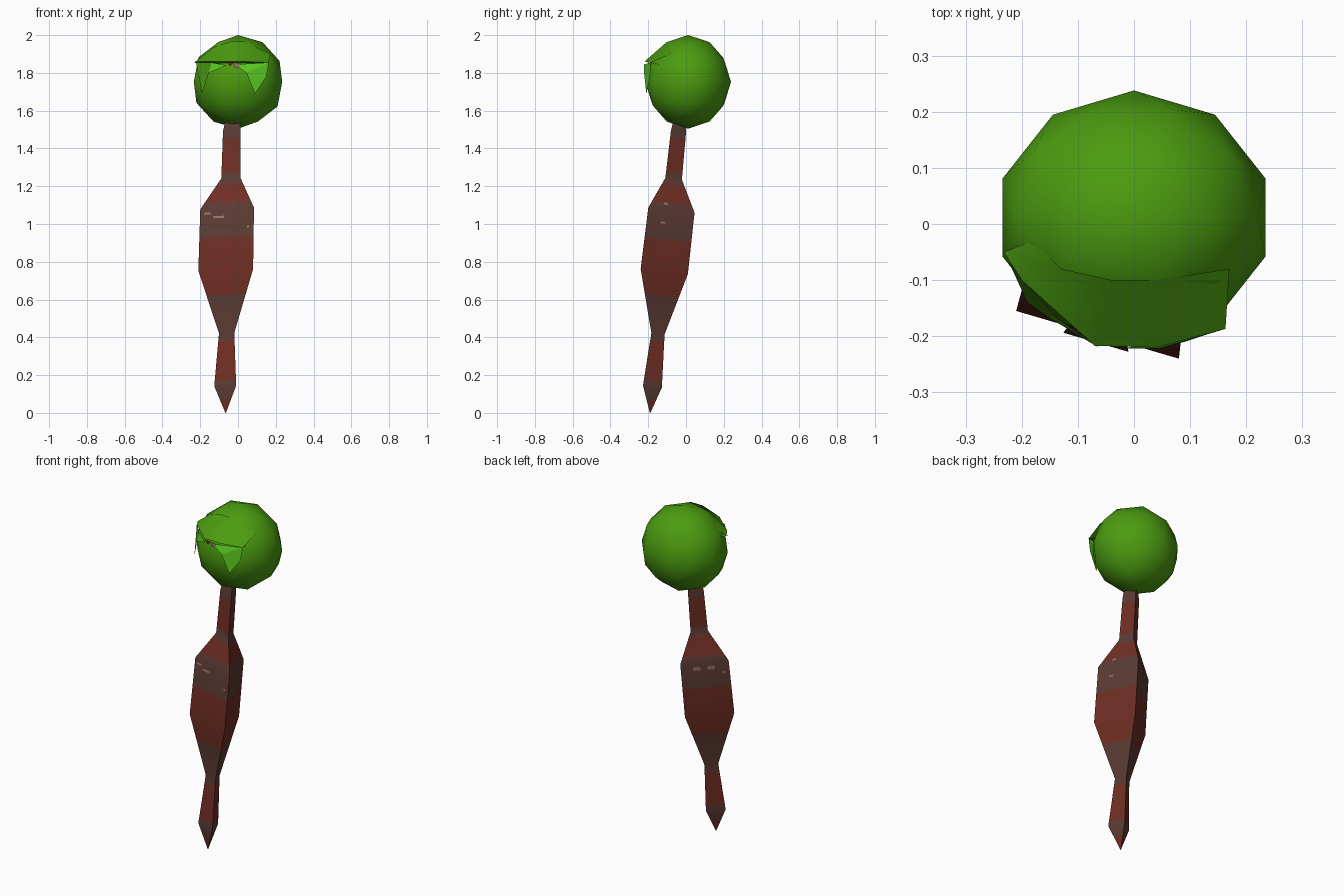
import bpy, bmesh, math
from mathutils import Vector

if "Cube" in bpy.data.objects:
    bpy.data.objects.remove(bpy.data.objects["Cube"])


def material(name, rgb):
    m = bpy.data.materials.new(name)
    m.diffuse_color = (*rgb, 1)
    m.use_nodes = True
    m.node_tree.nodes["Principled BSDF"].inputs["Base Color"].default_value = m.diffuse_color
    return m


RED = material("dark red", (0.16, 0.027, 0.017))
GREY = material("grey brown", (0.105, 0.043, 0.033))
TAN = material("tan", (0.32, 0.19, 0.14))
GREEN = material("leaf green", (0.07, 0.33, 0.005))
BRIGHT = material("bright green", (0.11, 0.62, 0.018))


def make(name, verts, faces, mats, rule=None):
    me = bpy.data.meshes.new(name)
    me.from_pydata([tuple(v) for v in verts], [], faces)
    for m in mats:
        me.materials.append(m)
    if rule:
        for p in me.polygons:
            p.material_index = rule(p.center)
    ob = bpy.data.objects.new(name, me)
    bpy.context.collection.objects.link(ob)
    return ob


def smooth(ob, angle):
    bpy.ops.object.select_all(action='DESELECT')
    ob.select_set(True)
    bpy.context.view_layer.objects.active = ob
    bpy.ops.object.shade_smooth_by_angle(angle=math.radians(angle))


# Leaning three-sided body: height, centre x, centre y, size
RINGS = [(0.0, -.065, -.19, .01), (.14, -.059, -.183, .40), (.42, -.054, -.152, .28),
         (.75, -.043, -.128, 1.0), (1.075, -.036, -.09, .98), (1.24, -.030, -.070, .35),
         (1.49, -.026, -.044, .32), (1.56, -.022, -.035, .25)]
CORNERS = [Vector((-.167, -.027, .003)), Vector((.123, -.112, .012)), Vector((.043, .138, -.015))]
BANDS = [.07, .17, .38, .62, .92, 1.11, 1.21, 1.27, 1.45]   # red and grey alternate


def ring_at(z):
    for a, b in zip(RINGS, RINGS[1:]):
        if a[0] <= z <= b[0]:
            t = (z - a[0]) / (b[0] - a[0])
            x, y, s = (a[i] + (b[i] - a[i]) * t for i in (1, 2, 3))
            return [Vector((x, y, z)) + c * s for c in CORNERS]


heights = sorted([r[0] for r in RINGS] + BANDS)
verts = [v for z in heights for v in ring_at(z)]
n = len(heights)
faces = [(3 * i + k, 3 * i + (k + 1) % 3, 3 * i + 3 + (k + 1) % 3, 3 * i + 3 + k)
         for i in range(n - 1) for k in range(3)]
faces += [(2, 1, 0), (3 * n - 3, 3 * n - 2, 3 * n - 1)]
body = make("body", verts, faces, [RED, GREY], lambda c: sum(c.z > b for b in BANDS) % 2)
smooth(body, 35)


# Pale scratches lying on the body sides
def scratch(side, t, z, w, h):
    pts = []
    for dt, dz in ((0, 0), (w, 0), (w, h), (0, h)):
        r = ring_at(z + dz)
        a, b = r[side], r[(side + 1) % 3]
        out = (b - a).cross(Vector((0, 0, 1))).normalized()
        pts.append(a.lerp(b, t + dt) + out * .003)
    return pts


verts, faces = [], []
for args in ((0, .08, 1.045, .12, .012), (0, .25, 1.025, .2, .012), (0, .88, .97, .04, .012),
             (1, .3, 1.1, .1, .01), (1, .3, 1.0, .1, .01), (2, .25, 1.03, .16, .022),
             (2, .55, 1.03, .15, .022), (2, .85, 1.0, .06, .015)):
    faces.append(tuple(range(len(verts), len(verts) + 4)))
    verts += scratch(*args)
make("body_scratches", verts, faces, [TAN])

# Faceted round head, fitted to its overall size
bm = bmesh.new()
bmesh.ops.create_icosphere(bm, subdivisions=2, radius=1)
for axis, lo, hi in ((0, -.234, .234), (1, -.215, .238), (2, 1.505, 2.0)):
    vals = [v.co[axis] for v in bm.verts]
    a, b = min(vals), max(vals)
    for v in bm.verts:
        v.co[axis] = lo + (v.co[axis] - a) / (b - a) * (hi - lo)
me = bpy.data.meshes.new("head")
bm.to_mesh(me)
bm.free()
me.materials.append(GREEN)
head = bpy.data.objects.new("head", me)
bpy.context.collection.objects.link(head)
smooth(head, 60)

# Overhanging brow: outer edge joined to the upper head, with an underside
outer = [(-.232, -.05, 1.855), (-.20, -.10, 1.86), (-.07, -.217, 1.86), (.04, -.22, 1.86), (.163, -.187, 1.855)]
upper = [(-.18, -.03, 1.89), (-.13, -.08, 1.935), (-.04, -.10, 1.965), (.04, -.10, 1.965), (.17, -.08, 1.90)]
inner = [(-.19, -.03, 1.84), (-.14, -.10, 1.84), (-.05, -.15, 1.845), (.03, -.15, 1.845), (.14, -.12, 1.84)]
faces = [(i, i + 1, i + 6, i + 5) for i in range(4)] + [(i + 10, i + 11, i + 1, i) for i in range(4)]
brow = make("brow", outer + upper + inner, faces, [GREEN])
smooth(brow, 40)

# Bright flaps hanging under the brow
make("right_flap", [(.163, -.187, 1.855), (.15, -.19, 1.78), (.09, -.21, 1.69), (.045, -.222, 1.80), (-.02, -.222, 1.845)],
     [(4, 3, 0), (3, 2, 1, 0)], [BRIGHT])
make("left_flap", [(-.14, -.165, 1.855), (-.155, -.165, 1.80), (-.06, -.222, 1.84)], [(0, 1, 2)], [BRIGHT])
make("left_fold", [(-.222, -.07, 1.855), (-.19, -.14, 1.69), (-.155, -.165, 1.80), (-.14, -.165, 1.855)],
     [(0, 1, 2, 3)], [GREEN])

# Small mouth marks
make("mouth_marks", [(-.065, -.224, 1.858), (-.04, -.224, 1.835), (-.025, -.224, 1.855),
                     (-.02, -.224, 1.83), (.0, -.224, 1.828), (.015, -.224, 1.85)],
     [(0, 1, 2), (2, 3, 4, 5)], [RED, TAN], lambda c: int(c.x > -.03))
